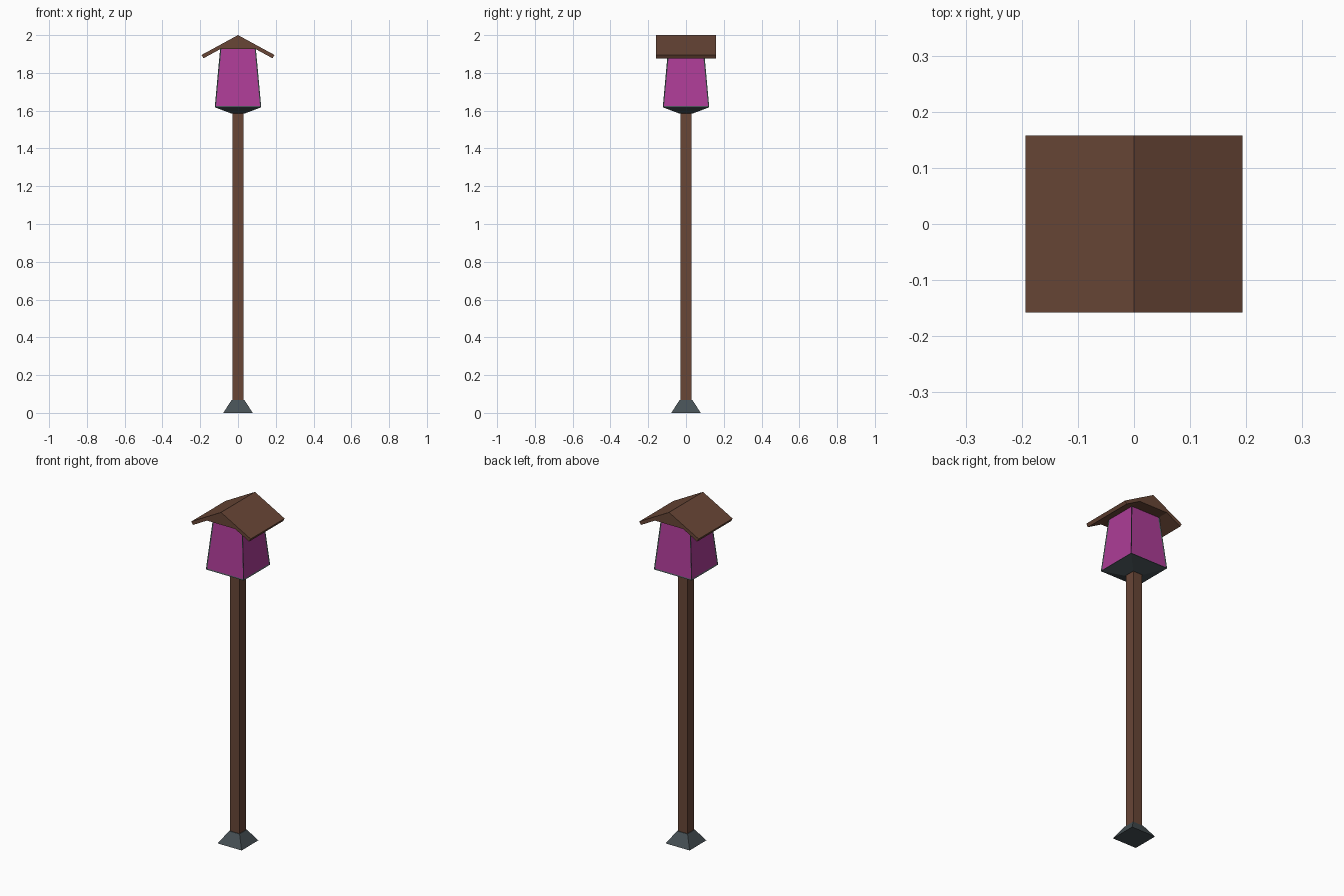
import bpy
import bmesh

cube = bpy.data.objects.get("Cube")
if cube:
    bpy.data.objects.remove(cube, do_unlink=True)


def material(name, rgb):
    mat = bpy.data.materials.new(name)
    mat.use_nodes = True
    mat.diffuse_color = (*rgb, 1)
    mat.node_tree.nodes["Principled BSDF"].inputs["Base Color"].default_value = (*rgb, 1)
    return mat


WOOD = material("brown wood", (0.138, 0.061, 0.037))
IRON = material("dark slate iron", (0.061, 0.080, 0.089))
GLASS = material("magenta glass", (0.413, 0.045, 0.305))


def finish(name, bm, *mats):
    bmesh.ops.recalc_face_normals(bm, faces=bm.faces)
    mesh = bpy.data.meshes.new(name)
    bm.to_mesh(mesh)
    bm.free()
    for mat in mats:
        mesh.materials.append(mat)
    obj = bpy.data.objects.new(name, mesh)
    bpy.context.collection.objects.link(obj)
    return obj


def square_stack(rings):
    """Closed solid through square rings given as (half width, height)."""
    bm = bmesh.new()
    loops = [[bm.verts.new((sx * h, sy * h, z))
              for sx, sy in ((-1, -1), (1, -1), (1, 1), (-1, 1))] for h, z in rings]
    for low, high in zip(loops, loops[1:]):
        for i in range(4):
            j = (i + 1) % 4
            bm.faces.new((low[i], low[j], high[j], high[i]))
    bm.faces.new(loops[0][::-1])
    bm.faces.new(loops[-1])
    bmesh.ops.recalc_face_normals(bm, faces=bm.faces)
    return bm


# Foot and post
finish("foot", square_stack([(0.078, 0), (0.034, 0.068)]), IRON)
finish("post", square_stack([(0.03, 0.02), (0.03, 1.6)]), WOOD)

# Lantern: tapered iron frame with a recessed pane in each wall
bm = square_stack([(0.035, 1.585), (0.123, 1.618), (0.094, 1.935)])
walls = [f for f in bm.faces if abs(f.normal.z) < 0.3]
bmesh.ops.inset_individual(bm, faces=walls, thickness=0.009, depth=-0.003)
for pane in walls:
    pane.material_index = 1
finish("lantern", bm, IRON, GLASS)

# Gabled roof: solid over the lantern, thin at the eaves
half = [(0.193, 1.895), (0.183, 1.877), (0.092, 1.927)]
profile = [(0, 2.0)] + half + [(-x, z) for x, z in reversed(half)]
bm = bmesh.new()
gable = bm.faces.new([bm.verts.new((x, -0.158, z)) for x, z in profile])
back = bmesh.ops.extrude_face_region(bm, geom=[gable], use_keep_orig=True)["geom"]
bmesh.ops.translate(bm, vec=(0, 0.316, 0),
                    verts=[v for v in back if isinstance(v, bmesh.types.BMVert)])
finish("roof", bm, WOOD)
